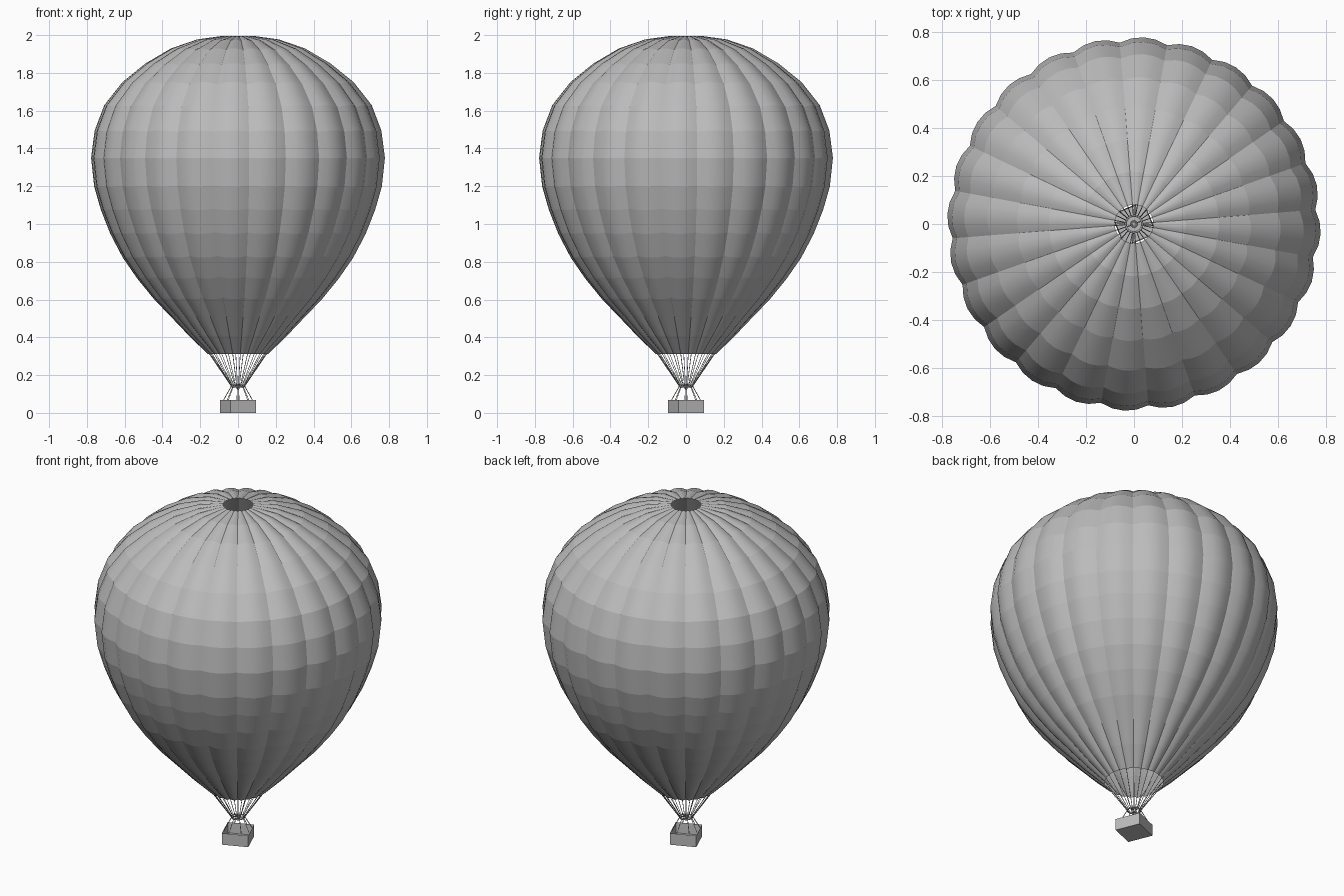
import bpy, bmesh
from math import sin, cos, pi, radians
from mathutils import Vector

cube = bpy.data.objects.get("Cube")
if cube:
    bpy.data.objects.remove(cube)

GORES, STEPS = 24, 4
SEAM = radians(4.5)      # angle of the first seam
TURN = radians(22.2)     # basket rotation

grey = bpy.data.materials.new("light_grey")
grey.use_nodes = True
colour = (0.5, 0.5, 0.5, 1)
grey.diffuse_color = colour
grey.node_tree.nodes["Principled BSDF"].inputs["Base Color"].default_value = colour


def polar(r, a, z):
    return Vector((r * cos(a), r * sin(a), z))


def finish(name, bm):
    mesh = bpy.data.meshes.new(name)
    bm.to_mesh(mesh)
    bm.free()
    mesh.materials.append(grey)
    obj = bpy.data.objects.new(name, mesh)
    bpy.context.collection.objects.link(obj)
    return obj


def ropes(name, lines, thickness):
    curve = bpy.data.curves.new(name, "CURVE")
    curve.dimensions = "3D"
    curve.bevel_depth = thickness
    curve.bevel_resolution = 0
    for line in lines:
        spline = curve.splines.new("POLY")
        spline.points.add(len(line) - 1)
        for point, co in zip(spline.points, line):
            point.co = (*co, 1)
    curve.materials.append(grey)
    obj = bpy.data.objects.new(name, curve)
    bpy.context.collection.objects.link(obj)


def ring(name, radius, tube, z):
    bpy.ops.mesh.primitive_torus_add(major_radius=radius, minor_radius=tube,
                                     major_segments=24, minor_segments=8, location=(0, 0, z))
    obj = bpy.context.object
    obj.name = name
    obj.data.materials.append(grey)
    bpy.ops.object.shade_smooth_by_angle(angle=radians(50))


# Envelope: seam profile (radius, height) with each gore bulging outwards
profile = [Vector(p) for p in (
    (.155, .315), (.25, .41), (.342, .51), (.435, .61), (.522, .72), (.596, .83),
    (.66, .955), (.708, 1.08), (.742, 1.2), (.758, 1.35), (.74, 1.49), (.692, 1.62),
    (.6, 1.74), (.48, 1.84), (.35, 1.92), (.215, 1.97), (.08, 1.992))]
bm = bmesh.new()
columns = GORES * STEPS
rings = []
for i, p in enumerate(profile):
    along = profile[min(i + 1, len(profile) - 1)] - profile[max(i - 1, 0)]
    normal = Vector((along.y, -along.x)).normalized()
    row = []
    for j in range(columns):
        t = 2 * (j % STEPS) / STEPS - 1
        q = p + normal * (0.025 * p.x * (1 - t * t) + 0.002 * (1 - t * t))
        row.append(bm.verts.new(polar(q.x, SEAM + 2 * pi * j / columns, min(q.y, 2))))
    rings.append(row)
for low, high in zip(rings, rings[1:]):
    for j in range(columns):
        k = (j + 1) % columns
        bm.faces.new((low[j], low[k], high[k], high[j])).smooth = True
# Panel joints stay crisp: every band edge and every seam
for row in rings:
    for j in range(columns):
        edge = bm.edges.get((row[j], row[(j + 1) % columns]))
        edge.smooth = False
for low, high in zip(rings, rings[1:]):
    for j in range(0, columns, STEPS):
        bm.edges.get((low[j], high[j])).smooth = False
finish("envelope", bm)

# Suspension lines from the envelope mouth to the load ring
seams = [SEAM + 2 * pi * i / GORES for i in range(GORES)]
ropes("suspension_lines", [(polar(.155, a, .317), polar(.036, a, .142)) for a in seams], .0018)

# Load ring and burner
ring("load_ring", .035, .0045, .14)
ring("burner_coil", .013, .003, .148)
bm = bmesh.new()
bmesh.ops.create_cone(bm, cap_ends=True, segments=12, radius1=.008, radius2=.008, depth=.025)
bmesh.ops.translate(bm, verts=bm.verts, vec=(0, 0, .14))
finish("burner", bm)
ropes("burner_crossbar", [(polar(.035, TURN, .14), polar(.035, TURN + pi, .14))], .0025)

# Basket: open box with thin walls
bm = bmesh.new()
bmesh.ops.create_cube(bm, size=1)
bmesh.ops.scale(bm, verts=bm.verts, vec=(.146, .146, .068))
bmesh.ops.translate(bm, verts=bm.verts, vec=(0, 0, .034))
bm.normal_update()
top = [f for f in bm.faces if f.normal.z > .9]
bmesh.ops.inset_region(bm, faces=top, thickness=.005)
bmesh.ops.translate(bm, verts=top[0].verts, vec=(0, 0, -.062))
basket = finish("basket", bm)
basket.rotation_euler.z = TURN

# Basket lines: two to each side
lines = []
for side in range(4):
    for offset in (-.46, .46):
        a = TURN + side * pi / 2 + offset
        lines.append((polar(.036, a, .14), polar(.078, a, .066)))
ropes("basket_lines", lines, .002)
